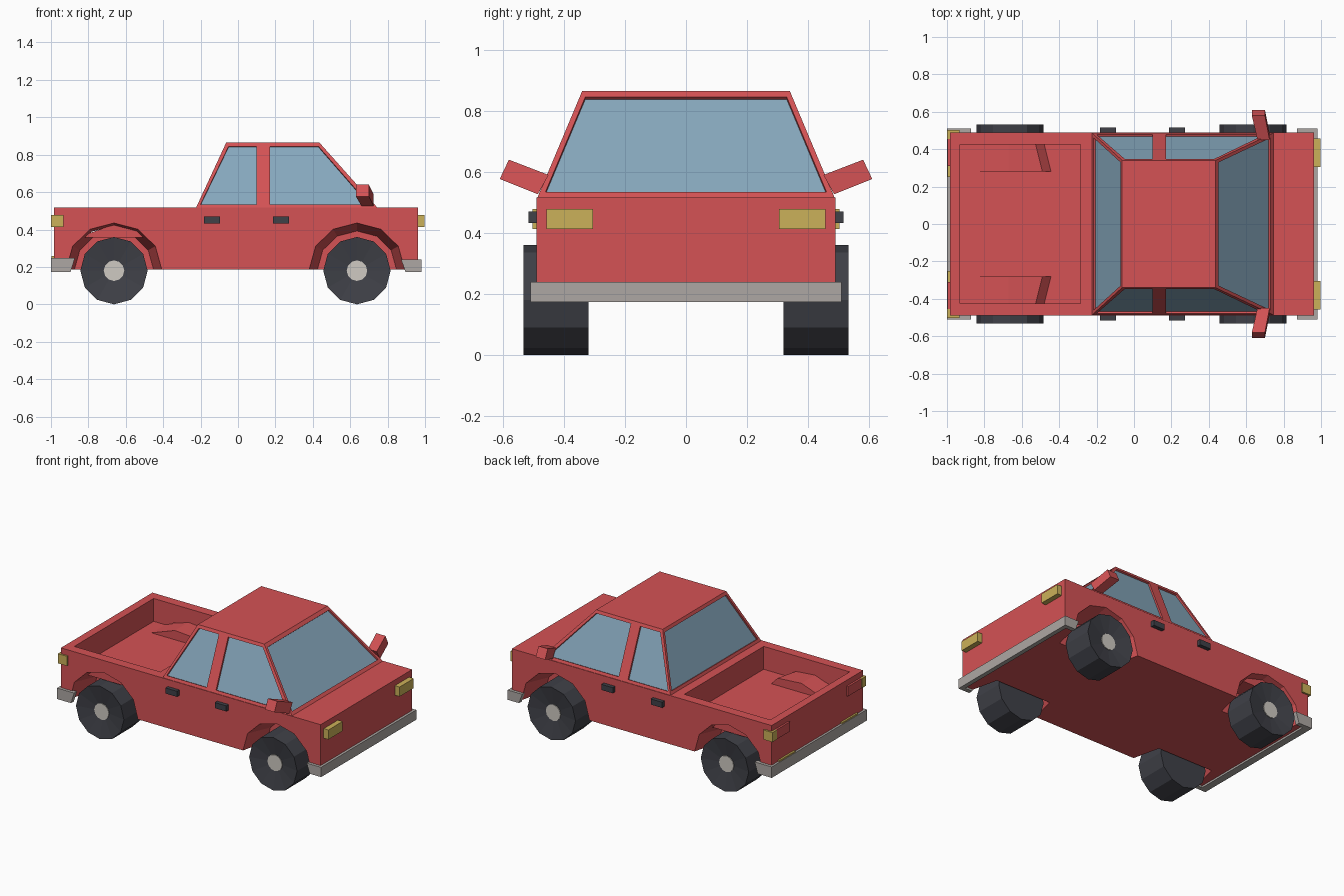
import bpy, bmesh, math
from mathutils import Vector

if "Cube" in bpy.data.objects:
    bpy.data.objects.remove(bpy.data.objects["Cube"])


def material(name, rgb):
    m = bpy.data.materials.new(name)
    m.diffuse_color = (*rgb, 1)
    m.use_nodes = True
    m.node_tree.nodes["Principled BSDF"].inputs["Base Color"].default_value = m.diffuse_color
    return m


RED = material("red paint", (0.66, 0.085, 0.09))
GLASS = material("blue glass", (0.24, 0.39, 0.51))
YELLOW = material("yellow lamp", (0.60, 0.44, 0.10))
GREY = material("grey metal", (0.42, 0.39, 0.37))
HUB = material("pale hub", (0.62, 0.59, 0.54))
DARK = material("dark rubber", (0.05, 0.052, 0.064))


def finish(name, bm, *mats):
    bmesh.ops.remove_doubles(bm, verts=bm.verts, dist=1e-5)
    bmesh.ops.recalc_face_normals(bm, faces=bm.faces)
    me = bpy.data.meshes.new(name)
    bm.to_mesh(me)
    bm.free()
    for m in mats:
        me.materials.append(m)
    ob = bpy.data.objects.new(name, me)
    bpy.context.collection.objects.link(ob)
    return ob


def loft(name, rings, mat):
    """Closed solid through matching rings of points, capped at both ends."""
    bm = bmesh.new()
    vs = [[bm.verts.new(p) for p in r] for r in rings]
    n = len(vs[0])
    for a, b in zip(vs, vs[1:]):
        for i in range(n):
            j = (i + 1) % n
            bm.faces.new((a[i], a[j], b[j], b[i]))
    bm.faces.new(vs[0])
    bm.faces.new(vs[-1])
    return finish(name, bm, mat)


def box(name, x, y, z, mat):
    ring = lambda h: [(x[0], y[0], h), (x[1], y[0], h), (x[1], y[1], h), (x[0], y[1], h)]
    return loft(name, [ring(z[0]), ring(z[1])], mat)


def cut(ob, cutter):
    mod = ob.modifiers.new("cut", 'BOOLEAN')
    mod.operation, mod.solver, mod.object = 'DIFFERENCE', 'EXACT', cutter
    bpy.context.view_layer.objects.active = ob
    bpy.ops.object.modifier_apply(modifier=mod.name)
    bpy.data.objects.remove(cutter)


def arch(cx, y, r):
    pts = [(cx + r * 1.03 * math.cos(math.radians(a)), y,
            0.187 + r * math.sin(math.radians(a))) for a in range(0, 181, 30)]
    return [(cx + r * 1.03, y, 0.1)] + pts + [(cx - r * 1.03, y, 0.1)]


def circle(cx, y, r):
    return [(cx + r * math.cos(math.tau * i / 12), y, 0.18 + r * math.sin(math.tau * i / 12))
            for i in range(12)]


# Body with load bed and tapered wheel wells
body = box("body", (-0.985, 0.963), (-0.49, 0.49), (0.187, 0.517), RED)
cut(body, box("bed_cutter", (-0.93, -0.285), (-0.425, 0.425), (0.362, 0.7), RED))
AXLES = {"rear": -0.663, "front": 0.636}
for end, cx in AXLES.items():
    for s in (-1, 1):
        cut(body, loft("well_cutter", [arch(cx, s * 0.50, 0.25), arch(cx, s * 0.30, 0.205)], RED))

# Cabin: sloped walls with recessed windows
Z0, Z1 = 0.515, 0.865
t = lambda z: (z - Z0) / (Z1 - Z0)
side_y = lambda z: 0.487 - 0.147 * t(z)
front_x = lambda z: 0.747 - 0.312 * t(z)
back_x = lambda z: -0.225 + 0.162 * t(z)
bm = bmesh.new()


def face(pts, mi=0):
    f = bm.faces.new([bm.verts.new(p) for p in pts])
    f.material_index = mi


def window_wall(outer, inner):
    outer, inner = [Vector(p) for p in outer], [Vector(p) for p in inner]
    n = (outer[1] - outer[0]).cross(outer[3] - outer[0]).normalized()
    if n.dot(outer[0] - Vector((0.2, 0, 0.6))) < 0:
        n = -n
    deep = [p - n * 0.012 for p in inner]
    for i in range(4):
        j = (i + 1) % 4
        face((outer[i], outer[j], inner[j], inner[i]))
        face((inner[i], inner[j], deep[j], deep[i]))
    face(deep, 1)


MID, LO, HI = 0.135, 0.535, 0.845
for s in (-1, 1):
    P = lambda x, z: (x, s * side_y(z), z)
    window_wall([P(back_x(Z0), Z0), P(MID, Z0), P(MID, Z1), P(back_x(Z1), Z1)],
                [P(-0.20, LO), P(0.10, LO), P(0.10, HI), P(-0.05, HI)])
    window_wall([P(MID, Z0), P(front_x(Z0), Z0), P(front_x(Z1), Z1), P(MID, Z1)],
                [P(0.17, LO), P(0.70, LO), P(0.43, HI), P(0.17, HI)])
for fx in (front_x, back_x):
    Q = lambda y, z: (fx(z), y, z)
    a, b = side_y(Z0), side_y(Z1)
    window_wall([Q(-a, Z0), Q(a, Z0), Q(b, Z1), Q(-b, Z1)],
                [Q(-0.46, LO), Q(0.46, LO), Q(0.33, HI), Q(-0.33, HI)])
for z in (Z0, Z1):
    y, f, r = side_y(z), front_x(z), back_x(z)
    face([(r, -y, z), (MID, -y, z), (f, -y, z), (f, y, z), (MID, y, z), (r, y, z)])
finish("cabin", bm, RED, GLASS)

for s, side in ((-1, "right"), (1, "left")):
    # Wheels with dished faces and hubs
    for end, cx in AXLES.items():
        loft(f"{end}_{side}_tire", [circle(cx, s * 0.32, 0.18), circle(cx, s * 0.532, 0.18),
                                    circle(cx, s * 0.51, 0.055)], DARK)
        loft(f"{end}_{side}_hub", [circle(cx, s * 0.48, 0.055), circle(cx, s * 0.515, 0.055)], HUB)
    # Wheel humps in the bed
    hump = lambda y, d: [(-0.84, s * y, 0.358), (-0.84, s * y, 0.364), (-0.67, s * y, 0.425),
                         (-0.53 + d, s * y, 0.412), (-0.48 + d, s * y, 0.358)]
    loft(f"{side}_wheel_hump", [hump(0.44, 0), hump(0.28, 0.04)], RED)
    # Side mirrors
    ring = lambda x0, x1, y0, z0, y1, z1: [(x0, s * y0, z0), (x1, s * y0, z0),
                                           (x1, s * y1, z1), (x0, s * y1, z1)]
    loft(f"{side}_mirror", [ring(0.66, 0.725, 0.485, 0.527, 0.45, 0.59),
                            ring(0.63, 0.70, 0.61, 0.577, 0.58, 0.64)], RED)
    # Door handles
    for name, x in (("rear", -0.182), ("front", 0.188)):
        box(f"{side}_{name}_handle", (x, x + 0.085), sorted((s * 0.48, s * 0.516)), (0.432, 0.47), DARK)
    # Lamps
    box(f"{side}_headlight", (0.95, 0.998), sorted((s * 0.305, s * 0.457)), (0.413, 0.478), YELLOW)
    box(f"{side}_corner_lamp", (-1.0, -0.932), sorted((s * 0.455, s * 0.502)), (0.413, 0.478), YELLOW)
    box(f"{side}_tail_lamp", (-0.998, -0.98), sorted((s * 0.31, s * 0.455)), (0.413, 0.478), RED)
    box(f"{side}_low_rear_lamp", (-0.997, -0.98), sorted((s * 0.25, s * 0.42)), (0.21, 0.258), YELLOW)

# Wrap-around bumpers
for name, d, tip, top in (("front", 1, 0.98, 0.24), ("rear", -1, 1.0, 0.248)):
    def u_ring(z, end):
        return [(d * x, y, z) for x, y in (
            (end, -0.51), (tip, -0.51), (tip, 0.51), (end, 0.51),
            (end, 0.48), (0.95, 0.48), (0.95, -0.48), (end, -0.48))]
    loft(f"{name}_bumper", [u_ring(0.174, 0.895), u_ring(top, 0.872)], GREY)
